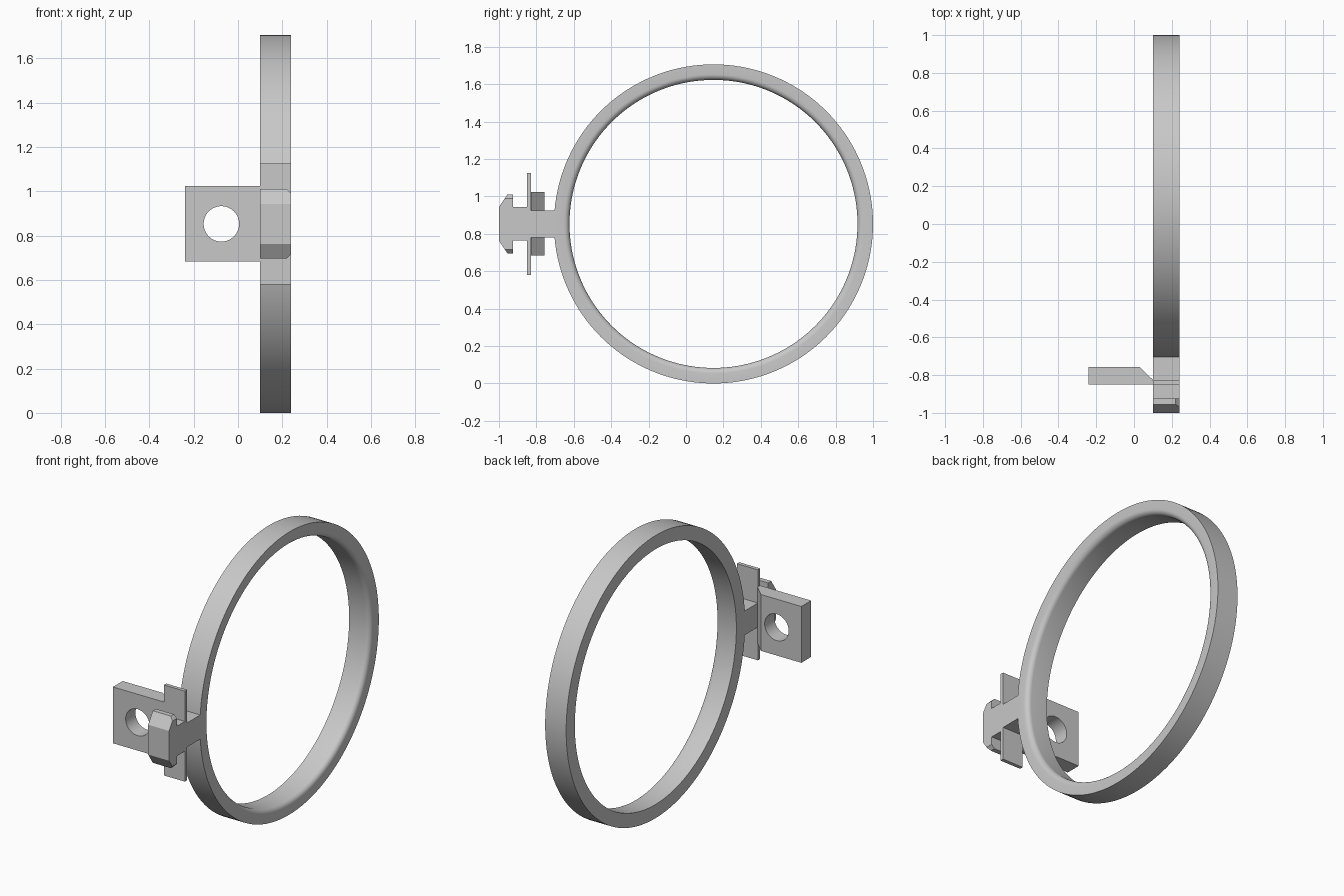
import bpy, bmesh, math
from mathutils import Vector

if "Cube" in bpy.data.objects:
    bpy.data.objects.remove(bpy.data.objects["Cube"])

MID_Z = 0.853            # height of the ring axis
X0, X1 = 0.10, 0.24      # thickness of ring and clip

grey = bpy.data.materials.new("plain grey")
grey.use_nodes = True
grey.diffuse_color = (0.58, 0.58, 0.58, 1)
grey.node_tree.nodes["Principled BSDF"].inputs["Base Color"].default_value = (0.58, 0.58, 0.58, 1)


def finish(name, bm):
    bmesh.ops.recalc_face_normals(bm, faces=bm.faces)
    mesh = bpy.data.meshes.new(name)
    bm.to_mesh(mesh)
    bm.free()
    obj = bpy.data.objects.new(name, mesh)
    bpy.context.collection.objects.link(obj)
    mesh.materials.append(grey)
    return obj


def smooth(obj):
    bpy.ops.object.select_all(action='DESELECT')
    obj.select_set(True)
    bpy.context.view_layer.objects.active = obj
    bpy.ops.object.shade_smooth_by_angle(angle=math.radians(30))


def prism(points, offset):
    bm = bmesh.new()
    face = bm.faces.new([bm.verts.new(p) for p in points])
    top = bmesh.ops.extrude_face_region(bm, geom=[face])
    verts = [g for g in top["geom"] if isinstance(g, bmesh.types.BMVert)]
    bmesh.ops.translate(bm, verts=verts, vec=offset)
    return bm


# Ring: rectangular section with a rounded inner edge on the left side
R_OUT, R_IN, FILLET = 0.853, 0.77, 0.03
section = [(X0, R_IN), (X0, R_OUT), (X1, R_OUT)]
for i in range(7):
    a = math.pi / 2 * i / 6
    section.append((X1 - FILLET + FILLET * math.cos(a),
                    R_IN + FILLET - FILLET * math.sin(a)))
centre = Vector((0, 1 - R_OUT, MID_Z))
bm = bmesh.new()
loop = [bm.verts.new(centre + Vector((x, 0, r))) for x, r in section]
edges = [bm.edges.new((v, loop[i - 1])) for i, v in enumerate(loop)]
bmesh.ops.spin(bm, geom=loop + edges, cent=centre, axis=(1, 0, 0),
               angle=math.tau, steps=144, use_merge=True)
bmesh.ops.remove_doubles(bm, verts=bm.verts, dist=0.0001)
smooth(finish("ring", bm))

# Clip: stem, thin cross plate, neck and barbed head in one mirrored outline
half = [(-1, 0.09), (-0.955, 0.157), (-0.925, 0.157), (-0.925, 0.09),
        (-0.85, 0.09), (-0.85, 0.273), (-0.828, 0.273), (-0.828, 0.073),
        (-0.68, 0.073)]
outline = half + [(y, -h) for y, h in reversed(half)]
bm = prism([(X0, y, MID_Z + h) for y, h in outline], (X1 - X0, 0, 0))
# Small chamfer on the outer corners of the barbs
barb_edges = [e for e in bm.edges
              if all(v.co.x > X1 - 0.01 and v.co.y < -0.9
                     and abs(abs(v.co.z - MID_Z) - 0.157) < 0.001 for v in e.verts)]
bmesh.ops.bevel(bm, geom=barb_edges, offset=0.02, segments=1, affect='EDGES')
finish("clip", bm)

# Mounting lug: block with a sloped back corner
plan = [(-0.24, -0.85), (X0, -0.85), (X0, -0.825), (0.03, -0.757), (-0.24, -0.757)]
lug = finish("mounting_lug", prism([(x, y, MID_Z - 0.17) for x, y in plan], (0, 0, 0.34)))

# Round bolt hole through the lug
bpy.ops.mesh.primitive_cylinder_add(vertices=64, radius=0.08, depth=0.4,
                                    location=(-0.075, -0.8, MID_Z),
                                    rotation=(math.pi / 2, 0, 0))
cutter = bpy.context.object
cutter.name = "hole_cutter"
cutter.hide_render = True
cutter.data.materials.append(grey)
cut = lug.modifiers.new("bolt hole", 'BOOLEAN')
cut.operation = 'DIFFERENCE'
cut.solver = 'EXACT'
cut.object = cutter
bpy.ops.object.select_all(action='DESELECT')
lug.select_set(True)
bpy.context.view_layer.objects.active = lug
bpy.ops.object.modifier_apply(modifier=cut.name)
bpy.data.objects.remove(cutter)
smooth(lug)
